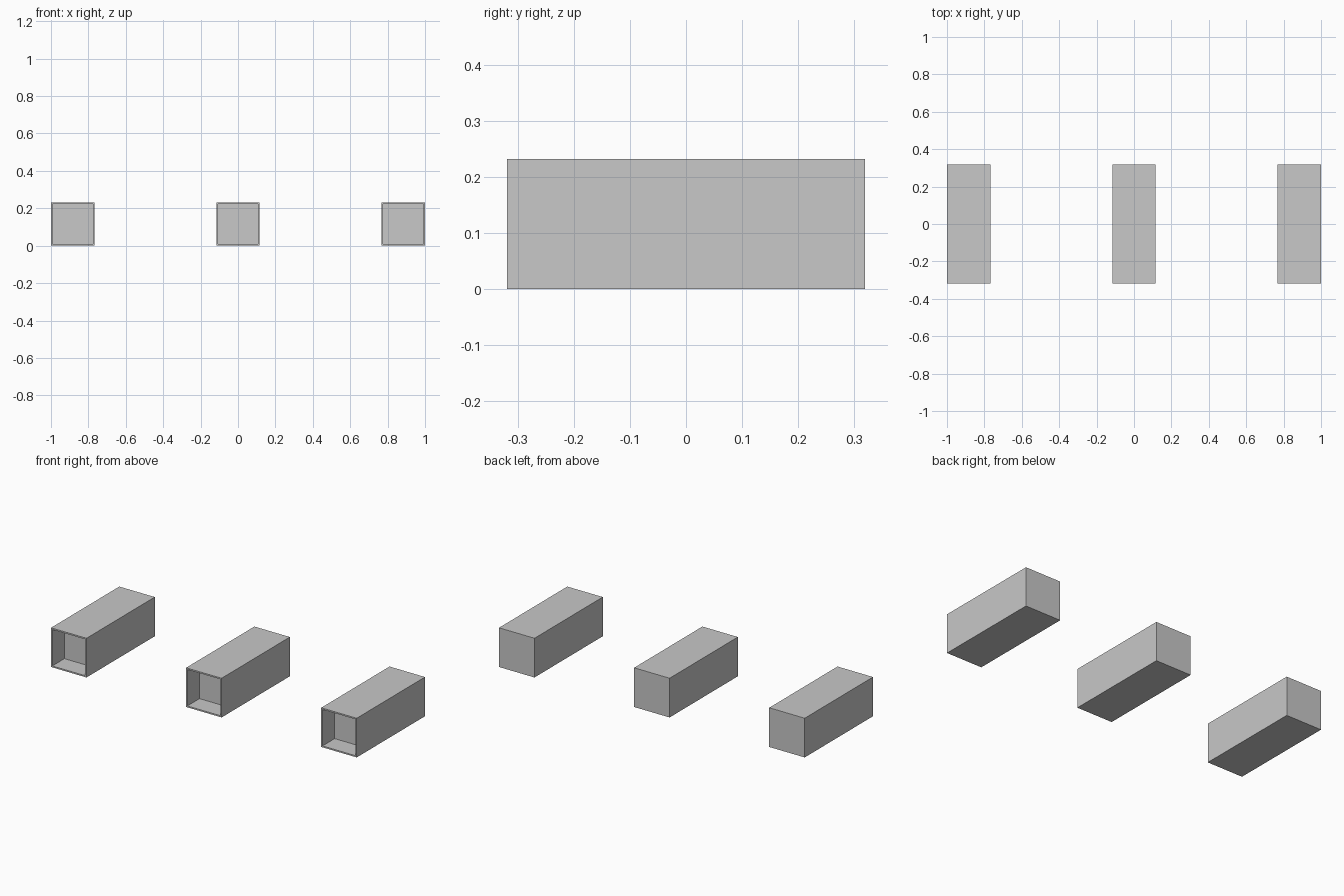
import bpy
import bmesh
from mathutils import Vector

cube = bpy.data.objects.get("Cube")
if cube:
    bpy.data.objects.remove(cube, do_unlink=True)

WIDTH, LENGTH = 0.232, 0.638
WALL, RECESS = 0.012, 0.113
SPACING = 1 - WIDTH / 2

grey = bpy.data.materials.new("light grey")
grey.use_nodes = True
colour = (0.58, 0.58, 0.58, 1)
grey.diffuse_color = colour
grey.node_tree.nodes["Principled BSDF"].inputs["Base Color"].default_value = colour


def recessed_box(name, x):
    """Square beam with a shallow square pocket in its front end."""
    bm = bmesh.new()
    bmesh.ops.create_cube(bm, size=1)
    bmesh.ops.scale(bm, vec=(WIDTH, LENGTH, WIDTH), verts=bm.verts)

    # Rim around the front end, then the pocket pushed inward
    front = min(bm.faces, key=lambda f: f.calc_center_median().y)
    bmesh.ops.inset_region(bm, faces=[front], thickness=WALL)
    pocket = bmesh.ops.extrude_discrete_faces(bm, faces=[front])["faces"][0]
    bmesh.ops.translate(bm, vec=Vector((0, RECESS, 0)), verts=pocket.verts)

    mesh = bpy.data.meshes.new(name)
    bm.to_mesh(mesh)
    bm.free()
    mesh.materials.append(grey)
    obj = bpy.data.objects.new(name, mesh)
    obj.location = (x, 0, WIDTH / 2)
    bpy.context.collection.objects.link(obj)


# Three identical boxes in a row
for side, name in ((-1, "right_box"), (0, "middle_box"), (1, "left_box")):
    recessed_box(name, side * SPACING)
